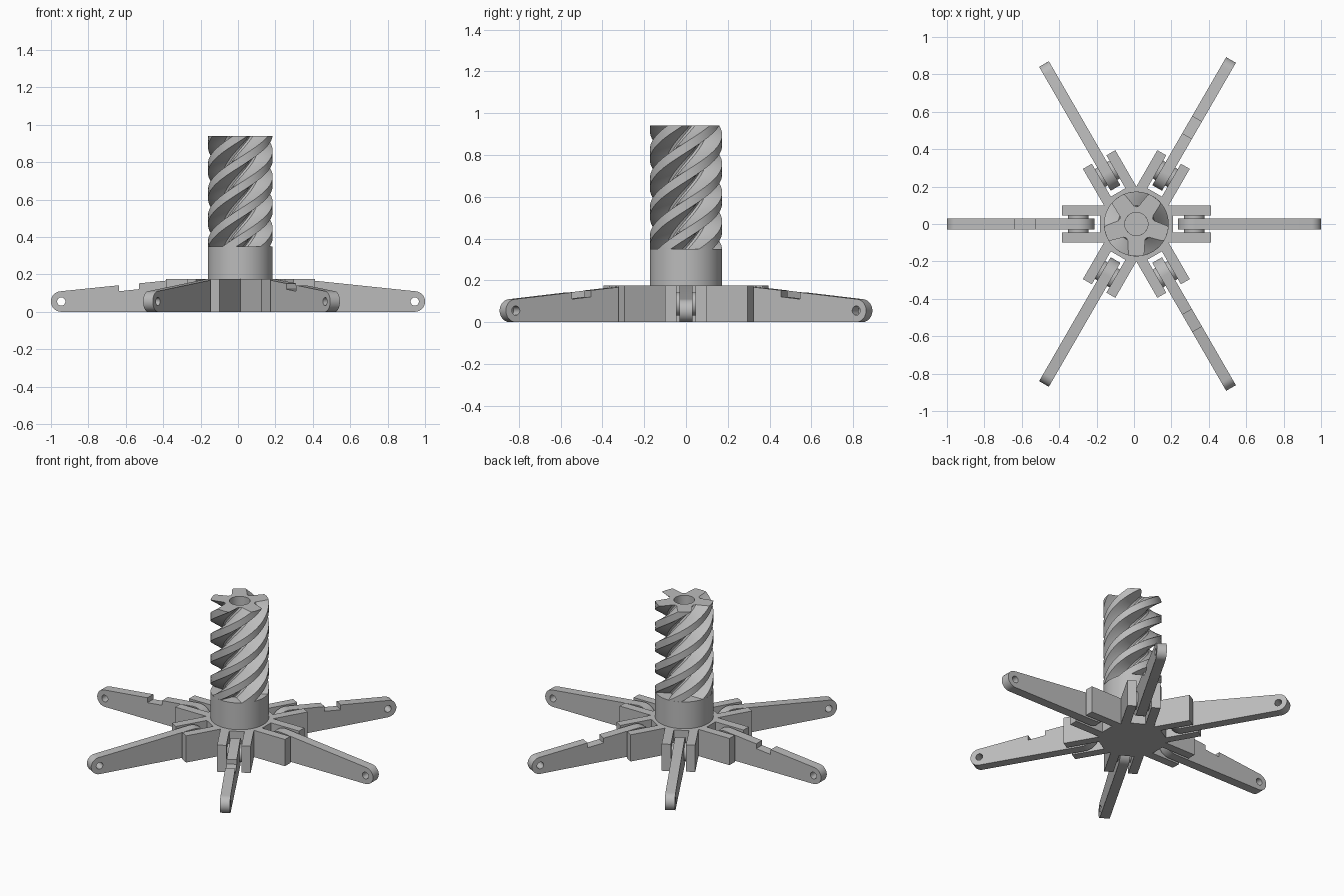
import bpy, bmesh, math
from mathutils import Matrix, Vector

if "Cube" in bpy.data.objects:
    bpy.data.objects.remove(bpy.data.objects["Cube"])

CENTRE = Vector((0.0125, 0, 0))
BASE_H, COLLAR_H, SCREW_H = 0.175, 0.35, 0.94
COLLAR_R, HOLE_R = 0.173, 0.062

grey = bpy.data.materials.new("plain grey")
grey.use_nodes = True
grey.diffuse_color = (0.5, 0.5, 0.5, 1)
grey.node_tree.nodes["Principled BSDF"].inputs["Base Color"].default_value = (0.5, 0.5, 0.5, 1)


def finish(obj, smooth=30):
    obj.data.materials.clear()
    obj.data.materials.append(grey)
    bpy.ops.object.select_all(action='DESELECT')
    obj.select_set(True)
    bpy.context.view_layer.objects.active = obj
    bpy.ops.object.shade_smooth_by_angle(angle=math.radians(smooth))
    return obj


def from_bmesh(name, bm):
    bmesh.ops.recalc_face_normals(bm, faces=bm.faces)
    mesh = bpy.data.meshes.new(name)
    bm.to_mesh(mesh)
    bm.free()
    obj = bpy.data.objects.new(name, mesh)
    bpy.context.collection.objects.link(obj)
    return finish(obj)


def plate(name, outlines, half, matrix):
    """Flat outline (further outlines are holes), thickened by half each way."""
    curve = bpy.data.curves.new(name, 'CURVE')
    curve.dimensions = '2D'
    curve.fill_mode = 'BOTH'
    curve.extrude = half
    for pts in outlines:
        spline = curve.splines.new('POLY')
        spline.points.add(len(pts) - 1)
        for p, (x, y) in zip(spline.points, pts):
            p.co = (x, y, 0, 1)
        spline.use_cyclic_u = True
    obj = bpy.data.objects.new(name, curve)
    bpy.context.collection.objects.link(obj)
    bpy.ops.object.select_all(action='DESELECT')
    obj.select_set(True)
    bpy.context.view_layer.objects.active = obj
    bpy.ops.object.convert(target='MESH')
    obj = bpy.context.view_layer.objects.active
    bm = bmesh.new()
    bm.from_mesh(obj.data)
    bmesh.ops.remove_doubles(bm, verts=bm.verts, dist=1e-5)
    bm.transform(matrix)
    bmesh.ops.recalc_face_normals(bm, faces=bm.faces)
    bm.to_mesh(obj.data)
    bm.free()
    return finish(obj)


def arc(cx, cy, r, start, end, n):
    return [(cx + r * math.cos(math.radians(start + (end - start) * i / n)),
             cy + r * math.sin(math.radians(start + (end - start) * i / n))) for i in range(n + 1)]


# Hub: six forked prongs in one outline
outline = []
for i in range(6):
    c, s = math.cos(i * math.pi / 3), math.sin(i * math.pi / 3)
    for r, t in [(0.1732, -0.1), (0.398, -0.1), (0.398, -0.045), (0.195, -0.045),
                 (0.195, 0.045), (0.398, 0.045), (0.398, 0.1)]:
        outline.append((r * c - t * s, r * s + t * c))
plate("forked_hub", [outline], BASE_H / 2,
      Matrix.Translation(CENTRE + Vector((0, 0, BASE_H / 2))))

# Collar
bm = bmesh.new()
bmesh.ops.create_cone(bm, cap_ends=True, segments=64, radius1=COLLAR_R, radius2=COLLAR_R,
                      depth=COLLAR_H - BASE_H,
                      matrix=Matrix.Translation(CENTRE + Vector((0, 0, (COLLAR_H + BASE_H) / 2))))
from_bmesh("collar", bm)

# Screw: five-tooth section twisted upward, with a bored centre
half_tooth = [(-36, 0.092), (-28, 0.098), (-20, 0.13), (-15, 0.162), (-13, COLLAR_R), (-5, COLLAR_R)]
tooth = half_tooth + [(-a, r) for a, r in reversed(half_tooth[1:])]
section = [(math.radians(a + 72 * k - 90), r) for k in range(5) for a, r in tooth]
STEPS, PITCH = 60, 0.69
bm = bmesh.new()
rings, bore = [], []
for j in range(STEPS + 1):
    z = COLLAR_H + (SCREW_H - COLLAR_H) * j / STEPS
    turn = (z - SCREW_H) / PITCH * 2 * math.pi
    for store, fixed in ((rings, None), (bore, HOLE_R)):
        store.append([bm.verts.new(CENTRE + Vector(((fixed or r) * math.cos(a + turn),
                                                    (fixed or r) * math.sin(a + turn), z)))
                      for a, r in section])


def skin(lower, upper):
    n = len(lower)
    for k in range(n):
        bm.faces.new((lower[k], lower[(k + 1) % n], upper[(k + 1) % n], upper[k]))


for j in range(STEPS):
    skin(rings[j], rings[j + 1])
    skin(bore[j + 1], bore[j])
skin(rings[-1], bore[-1])
skin(bore[0], rings[0])
from_bmesh("helical_screw", bm)

# Legs with rounded ends and a tip hole; every other one is longer and notched
PIVOT, BIG, SMALL = 0.31, BASE_H / 2, 0.055
upright = Matrix.Rotation(math.pi / 2, 4, 'X')
for i in range(6):
    notched = i % 2 == 1
    tip = 0.9575 if notched else 0.9325
    tilt = math.degrees(math.asin((BIG - SMALL) / (tip - PIVOT)))
    top = 90 - 2 * tilt * 0.5
    profile = arc(tip, SMALL, SMALL, -90, top, 20)
    if notched:
        profile += [(0.648, 0.142), (0.648, 0.11), (0.543, 0.121), (0.543, 0.152)]
    profile += arc(PIVOT, BIG, BIG, top, 270, 24)
    hole = arc(tip, SMALL, 0.022, 0, 345, 23)
    place = Matrix.Translation(CENTRE) @ Matrix.Rotation(i * math.pi / 3, 4, 'Z')
    plate(f"leg_{i + 1}", [profile, hole], 0.03, place @ upright)

    # Pivot boss joining the leg to its fork
    bm = bmesh.new()
    bmesh.ops.create_cone(bm, cap_ends=True, segments=32, radius1=SMALL, radius2=SMALL, depth=0.1,
                          matrix=place @ Matrix.Translation((PIVOT, 0, BIG)) @ upright)
    from_bmesh(f"pivot_{i + 1}", bm)
